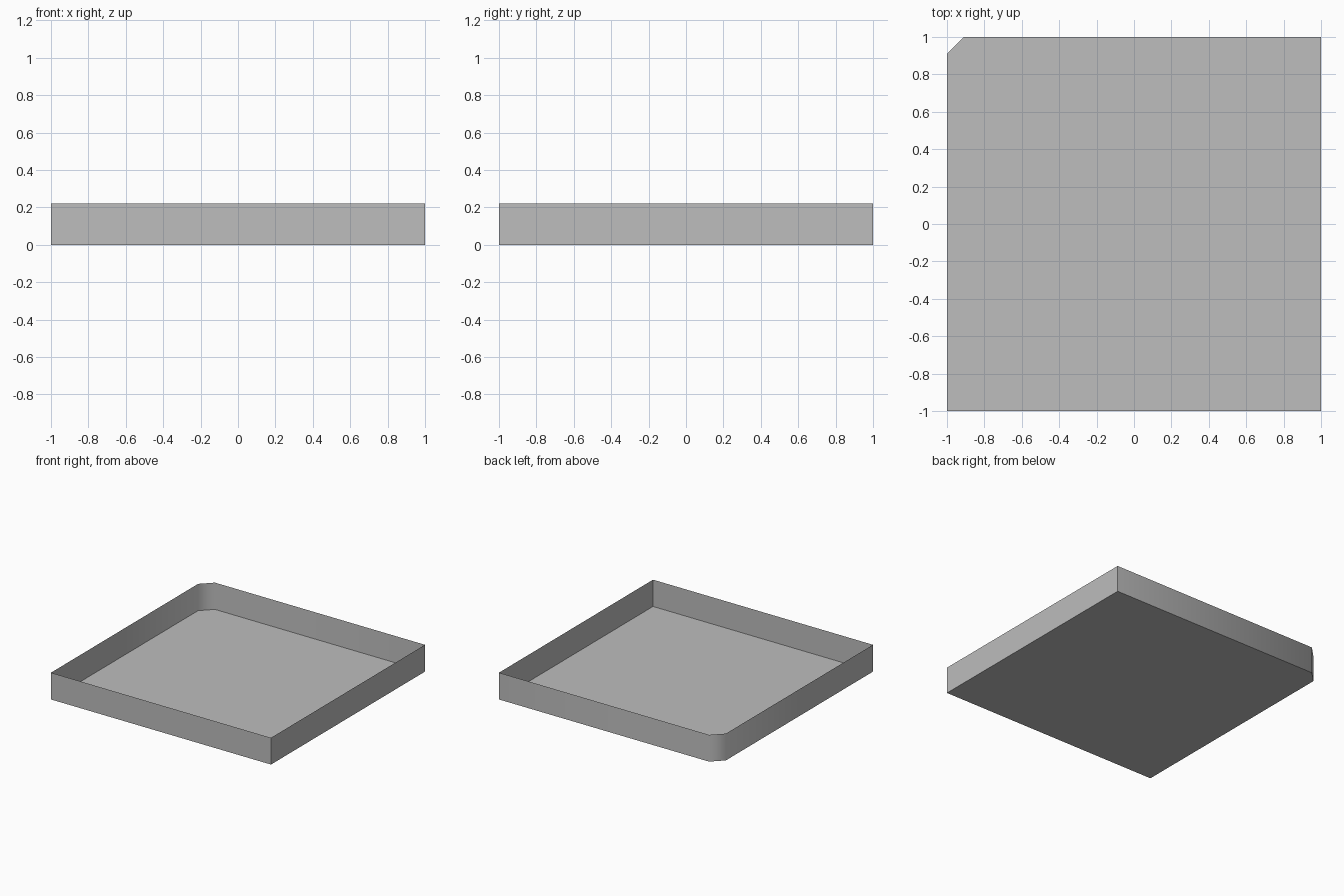
import bpy
import bmesh
import math

cube = bpy.data.objects.get("Cube")
if cube:
    bpy.data.objects.remove(cube, do_unlink=True)

HALF, HEIGHT, CUT = 1.0, 0.22, 0.09

# One plain grey for the whole tray
grey = bpy.data.materials.new("grey")
grey.use_nodes = True
colour = (0.51, 0.51, 0.51, 1)
grey.diffuse_color = colour
grey.node_tree.nodes["Principled BSDF"].inputs["Base Color"].default_value = colour

# Square floor outline with one clipped corner
outline = [(-HALF, -HALF), (HALF, -HALF), (HALF, HALF),
           (CUT - HALF, HALF), (-HALF, HALF - CUT)]
bm = bmesh.new()
floor = bm.faces.new([bm.verts.new((x, y, 0)) for x, y in outline])

# Thin walls raised from the floor's border
walls = bmesh.ops.extrude_edge_only(bm, edges=floor.edges[:])
rim = [v for v in walls["geom"] if isinstance(v, bmesh.types.BMVert)]
bmesh.ops.translate(bm, verts=rim, vec=(0, 0, HEIGHT))
bmesh.ops.recalc_face_normals(bm, faces=bm.faces[:])

mesh = bpy.data.meshes.new("tray")
bm.to_mesh(mesh)
bm.free()
mesh.materials.append(grey)
tray = bpy.data.objects.new("tray", mesh)
bpy.context.collection.objects.link(tray)

# Soft shading around the clipped corner, sharp square corners
bpy.ops.object.select_all(action="DESELECT")
tray.select_set(True)
bpy.context.view_layer.objects.active = tray
bpy.ops.object.shade_smooth_by_angle(angle=math.radians(60))
